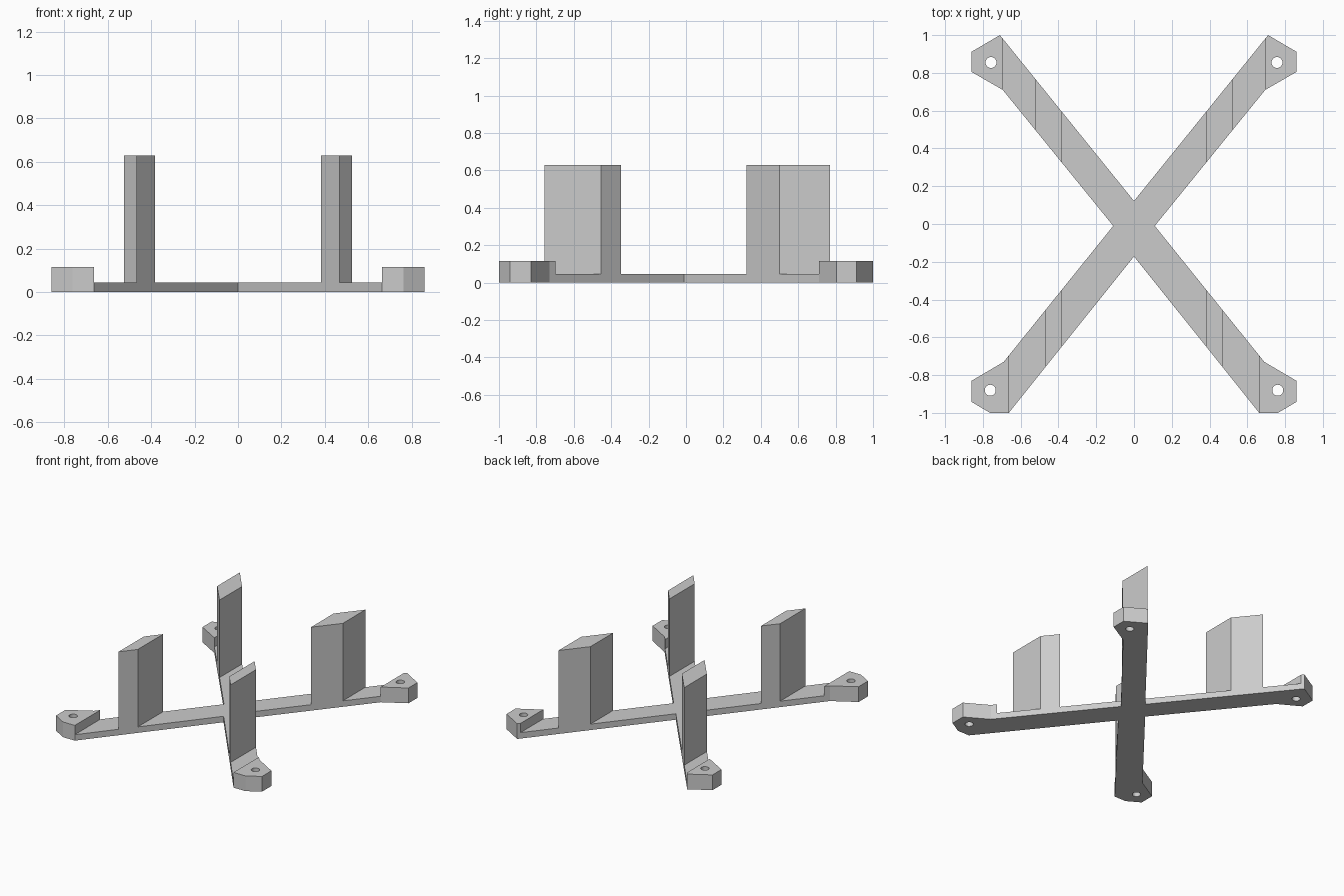
import bpy, bmesh, math

cube = bpy.data.objects.get("Cube")
if cube:
    bpy.data.objects.remove(cube, do_unlink=True)

grey = bpy.data.materials.new("light_grey")
grey.use_nodes = True
grey.diffuse_color = (0.6, 0.6, 0.6, 1)
grey.node_tree.nodes["Principled BSDF"].inputs["Base Color"].default_value = (0.6, 0.6, 0.6, 1)

PLATE_TOP, PAD_TOP, POST_TOP = 0.045, 0.115, 0.63
HOLE_RADIUS = 0.029


def prism(name, outline, z0, z1):
    """Extrude a flat outline from z0 to z1."""
    bm = bmesh.new()
    face = bm.faces.new([bm.verts.new((x, y, z0)) for x, y in outline])
    top = bmesh.ops.extrude_face_region(bm, geom=[face])["geom"]
    for v in top:
        if isinstance(v, bmesh.types.BMVert):
            v.co.z = z1
    bmesh.ops.recalc_face_normals(bm, faces=bm.faces)
    mesh = bpy.data.meshes.new(name)
    bm.to_mesh(mesh)
    bm.free()
    mesh.materials.append(grey)
    obj = bpy.data.objects.new(name, mesh)
    bpy.context.collection.objects.link(obj)
    return obj


def drill(obj, x, y):
    """Cut a vertical screw hole through a part."""
    ring = [(x + HOLE_RADIUS * math.cos(a), y + HOLE_RADIUS * math.sin(a))
            for a in (i * math.tau / 32 for i in range(32))]
    cutter = prism("hole_cutter", ring, -0.1, 0.3)
    cutter.hide_render = True
    mod = obj.modifiers.new("screw_hole", "BOOLEAN")
    mod.operation = "DIFFERENCE"
    mod.solver = "EXACT"
    mod.object = cutter
    bpy.context.view_layer.objects.active = obj
    bpy.ops.object.modifier_apply(modifier=mod.name)
    bpy.data.objects.remove(cutter, do_unlink=True)


def edge(p, q):
    """Point on the line p-q at a given x."""
    return lambda x: (x, p[1] + (x - p[0]) * (q[1] - p[1]) / (q[0] - p[0]))


# Long edges of the arms on the +x half
back_in = edge((0, 0.122), (0.71, 1.0))
back_out = edge((0.11, -0.01), (0.695, 0.71))
front_in = edge((0, -0.172), (0.663, -1.0))
front_out = edge((0.11, -0.01), (0.69, -0.73))
BACK_X, FRONT_X = 0.695, 0.663

# Cross-shaped base plate
half = [front_in(0), front_in(FRONT_X), front_out(FRONT_X), (0.11, -0.01),
        back_out(BACK_X), back_in(BACK_X), back_in(0)]
other = [(-x, y) for x, y in reversed(half[1:-1])]
prism("cross_plate", half + other, 0, PLATE_TOP)

back_pad = [back_in(BACK_X), (0.71, 1.0), (0.86, 0.912), (0.86, 0.805), back_out(BACK_X)]
front_pad = [front_out(FRONT_X), (0.69, -0.73), (0.86, -0.83), (0.86, -0.942),
             (0.762, -1.0), front_in(FRONT_X)]

# Upright posts and mounting pads, mirrored left and right
for side, s in (("left", 1), ("right", -1)):
    def flip(points):
        return [(s * x, y) for x, y in points]

    for place, inner, outer, x0, x1 in (("back", back_in, back_out, 0.382, 0.525),
                                        ("front", front_in, front_out, 0.382, 0.468)):
        post = [inner(x0), inner(x1), outer(x1), outer(x0)]
        prism(f"{place}_{side}_post", flip(post), PLATE_TOP, POST_TOP)

    for place, pad, hx, hy in (("back", back_pad, 0.757, 0.855),
                               ("front", front_pad, 0.761, -0.88)):
        obj = prism(f"{place}_{side}_pad", flip(pad), 0, PAD_TOP)
        drill(obj, s * hx, hy)
